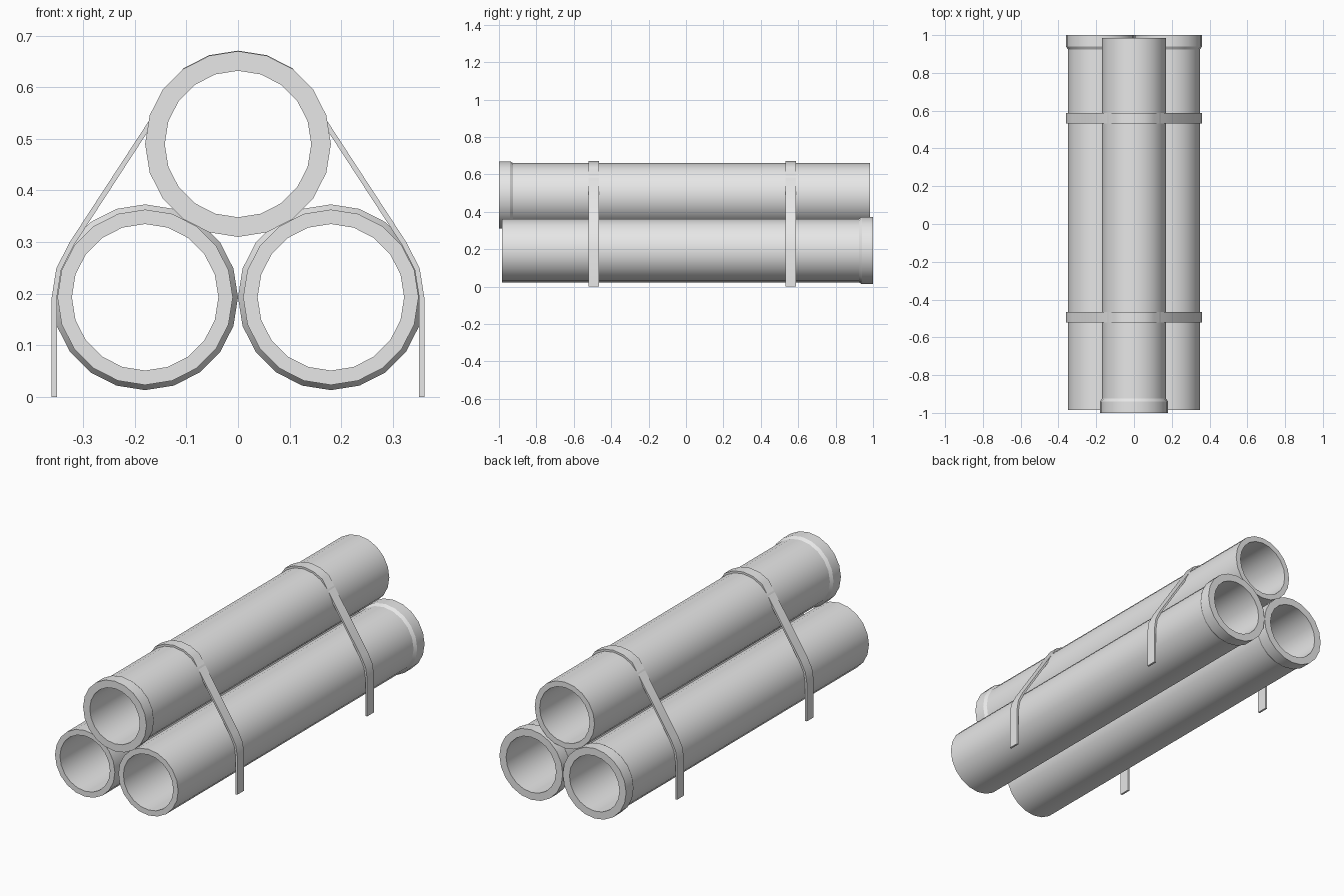
import bpy, bmesh
from math import sin, cos, radians, pi

cube = bpy.data.objects.get("Cube")
if cube:
    bpy.data.objects.remove(cube)

SIDES = 20
LOW_X, LOW_Z, TOP_Z = 0.18, 0.193, 0.49   # pipe centres
BODY_R, RIM_R, BORE_R = 0.17, 0.18, 0.142

grey = bpy.data.materials.new("light_grey")
colour = (0.8, 0.8, 0.8, 1)
grey.diffuse_color = colour
grey.use_nodes = True
grey.node_tree.nodes["Principled BSDF"].inputs["Base Color"].default_value = colour


def finish(name, bm):
    """Turn a bmesh into a smooth object with sharp edges kept."""
    bmesh.ops.recalc_face_normals(bm, faces=bm.faces)
    mesh = bpy.data.meshes.new(name)
    bm.to_mesh(mesh)
    bm.free()
    mesh.materials.append(grey)
    obj = bpy.data.objects.new(name, mesh)
    bpy.context.collection.objects.link(obj)
    bpy.ops.object.select_all(action='DESELECT')
    bpy.context.view_layer.objects.active = obj
    obj.select_set(True)
    bpy.ops.object.shade_smooth_by_angle(angle=radians(30))
    return obj


def pipe(name, x, z, rim_side):
    """Open pipe along y with a thicker rim at one end."""
    profile = [(BORE_R, -0.985), (BODY_R, -0.985), (BODY_R, 0.925),
               (RIM_R, 0.94), (RIM_R, 1.0), (BORE_R, 1.0)]
    bm = bmesh.new()
    rings = []
    for r, y in profile:
        angles = [2 * pi * i / SIDES for i in range(SIDES)]
        rings.append([bm.verts.new((x + r * cos(a), y * rim_side, z + r * sin(a)))
                      for a in angles])
    for k, ring in enumerate(rings):
        nxt = rings[(k + 1) % len(rings)]
        for i in range(SIDES):
            j = (i + 1) % SIDES
            bm.faces.new((ring[i], ring[j], nxt[j], nxt[i]))
    return finish(name, bm)


def strap_path(r):
    """Half of the strap line hugging the pipes, mirrored to the other side."""
    half = [(LOW_X + r, 0)]
    half += [(LOW_X + r * cos(radians(a)), LOW_Z + r * sin(radians(a)))
             for a in (0, 18, 36)]
    half += [(r * cos(radians(a)), TOP_Z + r * sin(radians(a))) for a in (54, 72)]
    return half + [(0, TOP_Z + r)] + [(-x, z) for x, z in reversed(half)]


def strap(name, y, width=0.055):
    bm = bmesh.new()
    sections = []
    for (xi, zi), (xo, zo) in zip(strap_path(0.171), strap_path(0.181)):
        corners = [(xi, y - width / 2, zi), (xo, y - width / 2, zo),
                   (xo, y + width / 2, zo), (xi, y + width / 2, zi)]
        sections.append([bm.verts.new(c) for c in corners])
    for a, b in zip(sections, sections[1:]):
        for i in range(4):
            j = (i + 1) % 4
            bm.faces.new((a[i], a[j], b[j], b[i]))
    bm.faces.new(sections[0])
    bm.faces.new(sections[-1])
    return finish(name, bm)


# Stacked pipes
pipe("lower_left_pipe", LOW_X, LOW_Z, 1)
pipe("lower_right_pipe", -LOW_X, LOW_Z, 1)
pipe("upper_pipe", 0, TOP_Z, -1)

# Holding straps
strap("front_strap", -0.493)
strap("back_strap", 0.56)
